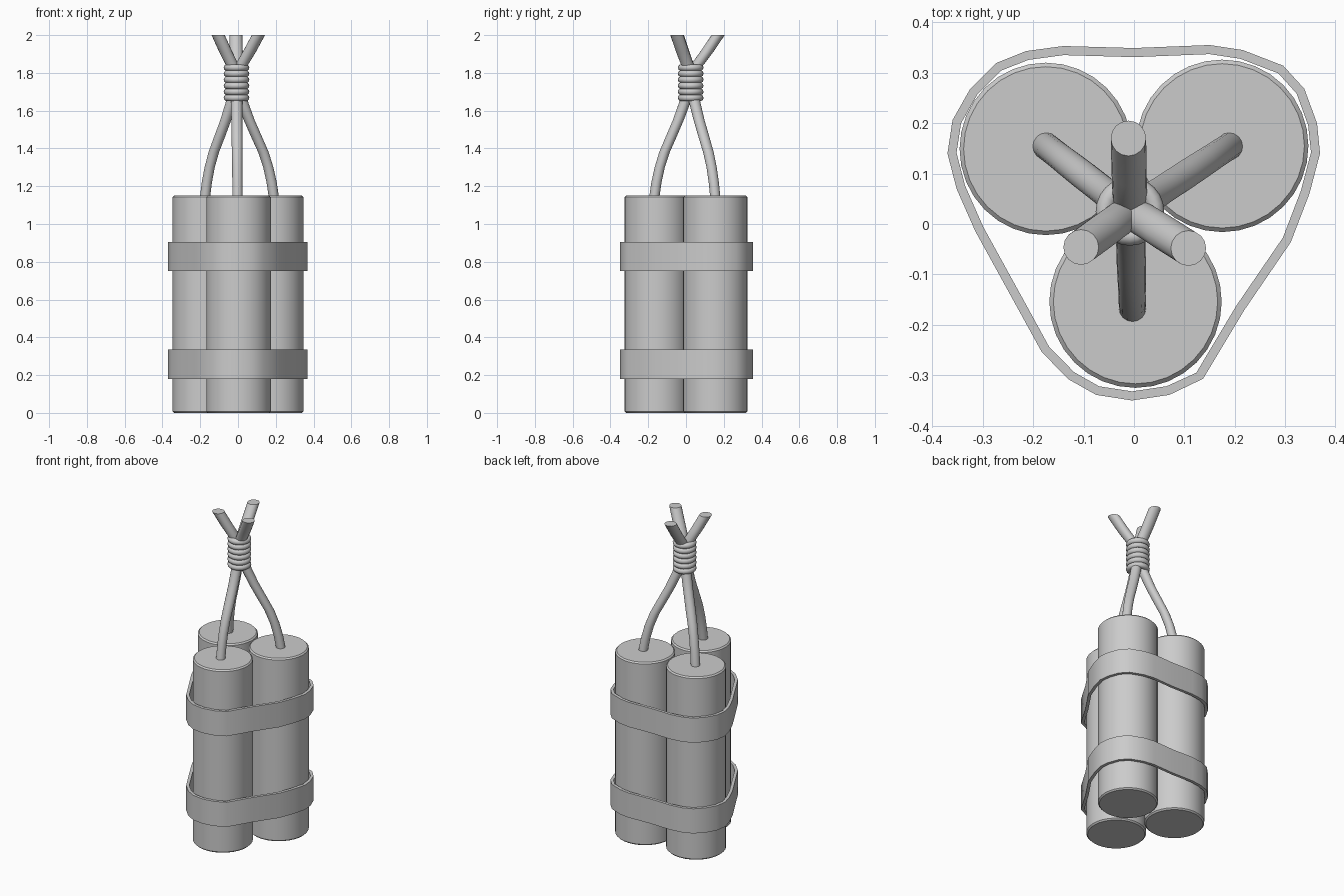
import bpy, bmesh, math
from mathutils import Vector

if "Cube" in bpy.data.objects:
    bpy.data.objects.remove(bpy.data.objects["Cube"])


def finish(bm, name, angle=35):
    bmesh.ops.recalc_face_normals(bm, faces=bm.faces)
    me = bpy.data.meshes.new(name)
    bm.to_mesh(me)
    bm.free()
    ob = bpy.data.objects.new(name, me)
    bpy.context.collection.objects.link(ob)
    bpy.ops.object.select_all(action='DESELECT')
    bpy.context.view_layer.objects.active = ob
    ob.select_set(True)
    bpy.ops.object.shade_smooth_by_angle(angle=math.radians(angle))
    return ob


def loft(name, sections, sides):
    """Capped tube through horizontal rings given as (x, y, z, radius)."""
    bm = bmesh.new()
    rings = []
    for x, y, z, r in sections:
        rings.append([bm.verts.new((x + r * math.cos(2 * math.pi * i / sides),
                                    y + r * math.sin(2 * math.pi * i / sides), z))
                      for i in range(sides)])
    for a, b in zip(rings, rings[1:]):
        for i in range(sides):
            j = (i + 1) % sides
            bm.faces.new((a[i], a[j], b[j], b[i]))
    bm.faces.new(rings[0][::-1])
    bm.faces.new(rings[-1])
    return finish(bm, name)


# three sticks with a small chamfer
R, H, C = 0.171, 1.15, 0.008
sticks = {"left": (-0.175, 0.149), "right": (0.175, 0.155), "front": (0.003, -0.154)}
for side, (x, y) in sticks.items():
    loft("stick_" + side, [(x, y, 0, R - C), (x, y, C, R), (x, y, H - C, R), (x, y, H, R - C)], 32)

# two straps wrapped around the bundle
outline = [(-.214, .343), (-.14, .353), (0, .349), (.15, .355), (.216, .345), (.296, .314),
           (.338, .268), (.363, .20), (.369, .14), (.348, .06), (.311, -.036), (.218, -.172),
           (.137, -.307), (.07, -.339), (-.004, -.35), (-.075, -.339), (-.13, -.308),
           (-.183, -.254), (-.222, -.183), (-.315, -.014), (-.352, .07), (-.37, .14),
           (-.36, .206), (-.325, .268), (-.274, .319)]


def strap(name, z0, z1, t=0.018):
    bm = bmesh.new()
    n = len(outline)
    rows = []
    for i, p in enumerate(outline):
        p = Vector(p)
        d = (Vector(outline[(i + 1) % n]) - Vector(outline[i - 1])).normalized()
        q = p + Vector((d.y, -d.x)) * t          # inward, the outline runs clockwise
        rows.append([bm.verts.new((*c, z)) for c, z in ((p, z0), (p, z1), (q, z1), (q, z0))])
    for i in range(n):
        a, b = rows[i], rows[(i + 1) % n]
        for k in range(4):
            m = (k + 1) % 4
            bm.faces.new((a[k], a[m], b[m], b[k]))
    finish(bm, name)


strap("lower_strap", 0.18, 0.335)
strap("upper_strap", 0.75, 0.905)

# three fuses that cross inside the knot and splay out on the far side
KX, KY = -0.008, 0.025
fuses = {"left": ((-0.175, 0.155), (0.108, -0.048)),
         "right": ((0.19, 0.155), (-0.105, -0.046)),
         "front": ((-0.003, -0.168), (-0.011, 0.17))}
path = [(1.14, 1.0, .027), (1.22, .94, .027), (1.30, .85, .027), (1.38, .72, .028),
        (1.46, .54, .029), (1.55, .34, .029), (1.64, .17, .030), (1.70, .09, .030)]
for side, ((bx, by), (tx, ty)) in fuses.items():
    secs = [(KX + (bx - KX) * f, KY + (by - KY) * f, z, r) for z, f, r in path]
    secs += [(KX + (tx - KX) * f, KY + (ty - KY) * f, z, r)
             for z, f, r in ((1.79, .1, .032), (1.84, .22, .034), (1.91, .58, .035), (2.0, 1.0, .035))]
    loft("fuse_" + side, secs, 16)

# cord rings that bind the fuses
for k in range(6):
    bpy.ops.mesh.primitive_torus_add(location=(KX, KY, 1.668 + k * 0.032), major_radius=0.05,
                                     minor_radius=0.018, major_segments=24, minor_segments=10)
    ring = bpy.context.object
    ring.name = f"binding_ring_{k + 1}"
    bpy.ops.object.shade_smooth()
